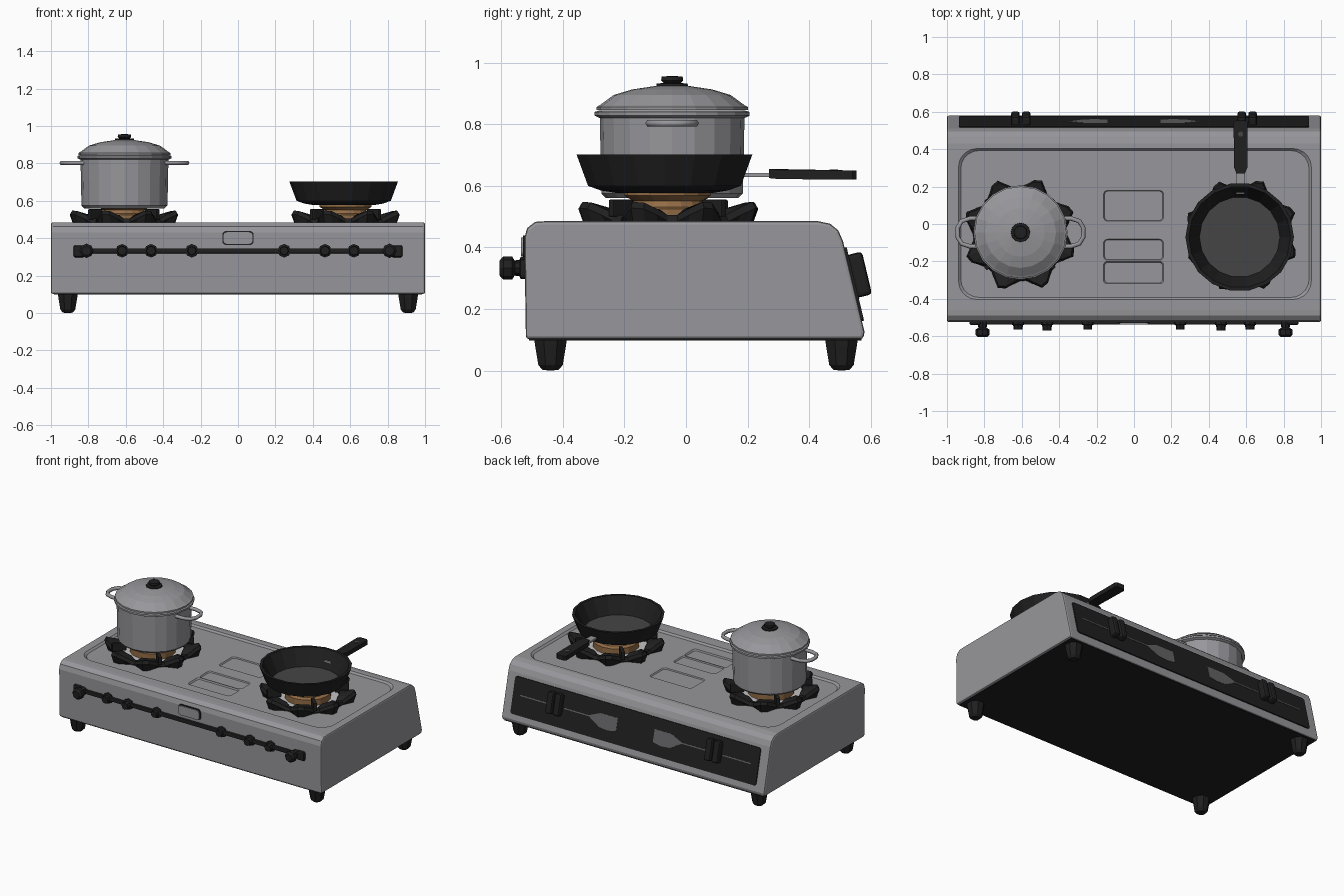
import bpy, bmesh, math
from mathutils import Matrix, Vector

if "Cube" in bpy.data.objects:
    bpy.data.objects.remove(bpy.data.objects["Cube"])


def mat(name, r, g, b):
    m = bpy.data.materials.new(name)
    m.diffuse_color = (r, g, b, 1)
    m.use_nodes = True
    m.node_tree.nodes["Principled BSDF"].inputs["Base Color"].default_value = m.diffuse_color
    return m


STEEL = mat("steel grey", 0.31, 0.305, 0.325)
BLACK = mat("black", 0.014, 0.014, 0.014)
DARK = mat("dark grey", 0.06, 0.06, 0.06)
BRASS = mat("brass", 0.29, 0.15, 0.06)
LIGHT = mat("light grey", 0.55, 0.55, 0.56)
PRINT = mat("print grey", 0.13, 0.13, 0.135)


def finish(name, bm, mats, M=Matrix()):
    bmesh.ops.recalc_face_normals(bm, faces=bm.faces)
    me = bpy.data.meshes.new(name)
    bm.to_mesh(me)
    bm.free()
    for m in mats:
        me.materials.append(m)
    ob = bpy.data.objects.new(name, me)
    bpy.context.collection.objects.link(ob)
    ob.matrix_world = M
    return ob


def box(name, lo, hi, m, M=Matrix(), bevel=0.0):
    lo, hi = Vector(lo), Vector(hi)
    bm = bmesh.new()
    bmesh.ops.create_cube(bm, size=1, matrix=Matrix.Translation((lo + hi) / 2) @ Matrix.Diagonal((*(hi - lo), 1)))
    if bevel:
        bmesh.ops.bevel(bm, geom=bm.edges[:], offset=bevel, segments=2, affect='EDGES', profile=0.5)
    return finish(name, bm, [m], M)


def lathe(name, prof, sides, mats, M=Matrix(), rule=None):
    """Revolve (radius, height) points about z; radius 0 makes a pole."""
    bm = bmesh.new()
    rings = []
    for r, z in prof:
        n = 1 if r == 0 else sides
        rings.append([bm.verts.new((r * math.cos(2 * math.pi * i / sides), r * math.sin(2 * math.pi * i / sides), z))
                      for i in range(n)])
    for k, (a, b) in enumerate(zip(rings, rings[1:])):
        for i in range(sides):
            j = (i + 1) % sides
            vs = [a[i % len(a)], a[j % len(a)], b[j % len(b)], b[i % len(b)]]
            f = bm.faces.new(list(dict.fromkeys(vs)))
            f.material_index = rule(k) if rule else 0
    return finish(name, bm, mats, M)


def prism(name, pts, d, m, M=Matrix(), shrink=None):
    """Extrude an outline by d; 'shrink' scales the starting outline."""
    bm = bmesh.new()
    s = shrink or (1, 1)
    d = Vector(d)
    pts = [Vector(p) for p in pts]
    c = sum(pts, Vector()) / len(pts)
    a = [bm.verts.new((c.x + (p.x - c.x) * s[0], c.y + (p.y - c.y) * s[1], p.z)) for p in pts]
    b = [bm.verts.new(p + d) for p in pts]
    bm.faces.new(a)
    bm.faces.new(b)
    for i in range(len(pts)):
        j = (i + 1) % len(pts)
        bm.faces.new((a[i], a[j], b[j], b[i]))
    return finish(name, bm, [m], M)


def rounded(x0, x1, y0, y1, r, z, n=5):
    pts = []
    for k, (cx, cy) in enumerate([(x1 - r, y1 - r), (x0 + r, y1 - r), (x0 + r, y0 + r), (x1 - r, y0 + r)]):
        for i in range(n + 1):
            t = math.pi / 2 * (k + i / n)
            pts.append((cx + r * math.cos(t), cy + r * math.sin(t), z))
    return pts


def at(x, y, z=0):
    return Matrix.Translation((x, y, z))


def apply_mod(ob, mod):
    bpy.context.view_layer.objects.active = ob
    bpy.ops.object.modifier_apply(modifier=mod.name)


# Stove body: side profile extruded across the width
side = [(-.52, .102), (-.525, .43), (-.516, .463), (-.49, .483), (-.46, .485), (.43, .485), (.468, .477),
        (.495, .455), (.51, .42), (.58, .125), (.575, .102)]
body = prism("stove_body", [(-1, y, z) for y, z in side], (2, 0, 0), STEEL)
mod = body.modifiers.new("edges", 'BEVEL')
mod.width, mod.segments, mod.limit_method, mod.angle_limit = .01, 2, 'ANGLE', math.radians(60)
apply_mod(body, mod)

# Recessed tray and the shallow wells in the middle
cuts = [((-.94, .95, -.405, .405, .1), .473, (.985, .97)), ((-.165, .16, .015, .18, .02), .465, (.95, .95)),
        ((-.165, .16, -.195, -.08, .02), .465, (.95, .92)), ((-.165, .16, -.32, -.2, .02), .463, (.95, .92))]
for dims, z, s in cuts:
    c = prism("cutter", rounded(*dims, z), (0, 0, .013 if z > .47 else .012), STEEL, shrink=s)
    c.hide_render = True
    if z > .47:
        for v in c.data.vertices:          # keep the wall flush past the top skin
            if v.co.z > .48:
                v.co.z = .4865
    mod = body.modifiers.new("cut", 'BOOLEAN')
    mod.operation, mod.object, mod.solver = 'DIFFERENCE', c, 'EXACT'
    apply_mod(body, mod)
    bpy.data.objects.remove(c)
box("bottom_plate", (-.985, -.51, .098), (.985, .57, .106), BLACK)

# Feet
for x in (-.91, .91):
    for y in (-.44, .505):
        lathe("foot", [(0, 0), (.028, .002), (.043, .018), (.055, .085), (.058, .11), (0, .11)], 8, [BLACK],
              at(x, y) @ Matrix.Rotation(math.pi / 8, 4, 'Z'))

# Front control strip with taps
box("front_strip", (-.87, -.538, .318), (.87, -.515, .346), BLACK, bevel=.006)
out = Matrix.Rotation(math.pi / 2, 4, 'X')
for s in (-1, 1):
    for x, r, d in ((.81, .038, .605), (.62, .03, .565), (.465, .03, .57), (.247, .028, .565)):
        M = at(s * x, -.515, .333) @ out
        d -= .515
        if x > .8:
            lathe("end_tap", [(0, 0), (.03, 0), (.022, .04), (r, .05), (r, d - .012), (.025, d), (0, d)], 8, [BLACK], M)
        else:
            lathe("tap", [(0, 0), (.036, 0), (.036, .022), (r - .004, .026), (r - .006, d), (0, d)], 8, [BLACK], M)
    box("strip_end", (s * .85 - .03, -.54, .298), (s * .85 + .03, -.515, .362), BLACK, bevel=.01)
for nm, g, y, m in (("badge_rim", .006, -.53, BLACK), ("badge_plate", 0, -.536, STEEL)):
    prism(nm, rounded(-.078 - g, .078 + g, .37 - g, .432 + g, .02, 0), (0, 0, .02), m, at(0, y + .02, 0) @ out)

# Sloped back panel; local y points out of the slope
B = at(0, .545, .2725) @ Matrix.Rotation(math.atan2(.07, .295), 4, 'X')
flat = B @ Matrix.Rotation(math.pi / 2, 4, 'X')
prism("back_panel", rounded(-.935, .935, -.115, .13, .015, 0, 3), (0, 0, -.007), BLACK, flat)
for s in (-1, 1):
    box("back_knob_base", (s * .605 - .05, 0, -.03), (s * .605 + .05, .02, .1), BLACK, B, .008)
    for o in (-.029, .029):
        box("back_knob_bar", (s * .605 + o - .023, .0, -.038), (s * .605 + o + .023, .052, .105), BLACK, B, .012)
    for x0, x1 in ((.34, .545), (.665, .88)):
        a, b = sorted((s * x0, s * x1))
        box("print_line", (a, .004, .012), (b, .009, .02), PRINT, B)
    tag = [(.14, -.03), (.2, -.042), (.27, -.036), (.35, .01), (.35, .022), (.27, .055), (.14, .055)]
    prism("print_tag", [(s * x, z, -.004) for x, z in tag], (0, 0, -.005), PRINT, flat)


# Pot support: ring whose outer edge rises into wide prongs
def grate(cx, cy):
    bm = bmesh.new()
    n, rings = 48, []
    for i in range(n):
        t = 2 * math.pi * i / n + math.pi / 12
        p = i % 6
        hi = p < 4
        ro = (.275, .31, .3, .27, .25, .25)[p]
        zo = (.525, .548, .545, .525, .505, .505)[p]
        zi = .525 if hi else .502
        sec = [(.2, .472), (.195, zi - .012), (.21, zi), (ro - .012, zo), (ro, zo - .02), (ro - .02, .472)]
        rings.append([bm.verts.new((r * math.cos(t), r * math.sin(t), z)) for r, z in sec])
    for a, b in zip(rings, rings[1:] + rings[:1]):
        for k in range(6):
            l = (k + 1) % 6
            bm.faces.new((a[k], a[l], b[l], b[k]))
    finish("pot_support", bm, [BLACK], at(cx, cy))
    for i in range(4):
        M = at(cx, cy) @ Matrix.Rotation(math.pi / 4 + i * math.pi / 2, 4, 'Z')
        box("support_prong", (.17, -.012, .5), (.26, .012, .555), BLACK, M, .004)
    lathe("drip_plate", [(0, .47), (.235, .47), (.235, .48), (.19, .484), (0, .484)], 24, [LIGHT], at(cx, cy))
    lathe("burner", [(0, .48), (.145, .48), (.145, .525), (.12, .532), (.11, .55), (.14, .568), (.14, .582), (0, .582)],
          16, [BRASS], at(cx, cy))


grate(-.61, -.055)
grate(.575, -.06)

# Cooking pot with lid
P = at(-.607, -.045)
lathe("pot", [(0, .56), (.215, .56), (.23, .575), (.235, .82), (.252, .828), (.252, .84), (.235, .845), (0, .845)],
      20, [STEEL], P)
lathe("pot_lid", [(0, .846), (.246, .846), (.246, .856), (.235, .862), (.19, .895), (.13, .913), (.05, .925), (0, .925)],
      20, [STEEL], P)
lathe("lid_knob", [(0, .92), (.052, .922), (.05, .932), (.028, .934), (.036, .942), (.034, .955), (0, .957)],
      12, [BLACK], P)
for s in (-1, 1):
    cu = bpy.data.curves.new("pot_handle", 'CURVE')
    cu.dimensions, cu.bevel_depth, cu.bevel_resolution = '3D', .012, 1
    sp = cu.splines.new('POLY')
    path = [(.2, -.075), (.27, -.075), (.315, -.06), (.336, -.025), (.336, .025), (.315, .06), (.27, .075), (.2, .075)]
    sp.points.add(len(path) - 1)
    for p, (x, y) in zip(sp.points, path):
        p.co = (s * x, y, .803, 1)
    cu.materials.append(STEEL)
    ob = bpy.data.objects.new("pot_handle", cu)
    bpy.context.collection.objects.link(ob)
    ob.matrix_world = P

# Frying pan: cooking surface is dark grey
lathe("frying_pan", [(0, .592), (.215, .592), (.272, .702), (.29, .702), (.252, .6), (.21, .585), (.16, .577), (0, .577)],
      18, [BLACK, DARK], at(.565, -.07), lambda k: 1 if k == 0 else 0)
box("pan_handle_rod", (.545, .16, .628), (.592, .3, .642), STEEL, bevel=.003)
prism("pan_handle", [(.548, .27, .625), (.592, .27, .625), (.606, .3, .622), (.608, .54, .62), (.596, .553, .62),
                     (.544, .553, .62), (.532, .54, .62), (.536, .3, .622)], (0, 0, .03), BLACK)
lathe("handle_rivet", [(.014, .645), (.014, .653), (0, .653)], 10, [DARK], at(.57, .48))
